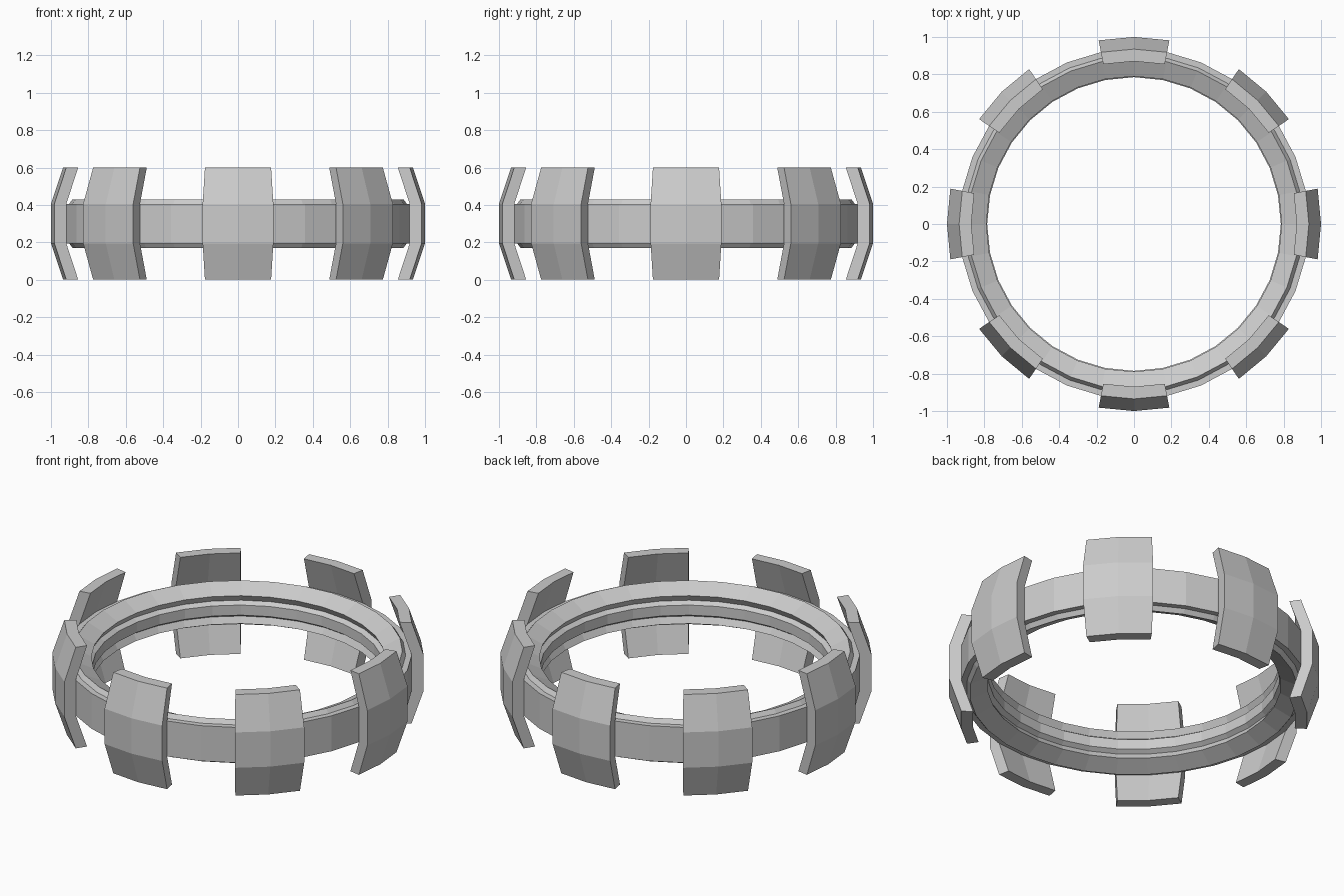
import bpy, bmesh
from math import sin, cos, radians

if "Cube" in bpy.data.objects:
    bpy.data.objects.remove(bpy.data.objects["Cube"])

# sweep a closed (radius, height) profile through a list of angles
def sweep(name, profile, angles, closed):
    bm = bmesh.new()
    rows = [[bm.verts.new((r * cos(a), r * sin(a), z)) for r, z in profile]
            for a in angles]
    n = len(profile)
    pairs = list(zip(rows, rows[1:] + rows[:1])) if closed else list(zip(rows, rows[1:]))
    for a, b in pairs:
        for i in range(n):
            j = (i + 1) % n
            bm.faces.new((a[i], b[i], b[j], a[j]))
    if not closed:
        bm.faces.new(rows[0])
        bm.faces.new(rows[-1][::-1])
    bmesh.ops.recalc_face_normals(bm, faces=bm.faces)
    me = bpy.data.meshes.new(name)
    bm.to_mesh(me)
    bm.free()
    ob = bpy.data.objects.new(name, me)
    bpy.context.collection.objects.link(ob)
    return ob

# complete a half profile by mirroring it about mid height z = 0.3
def mirrored(half):
    return half + [(r, 0.6 - z) for r, z in reversed(half)]

# ring: outer band, stepped rim, dished top, inner lip, groove and middle bead
ring_half = [(0.935, 0.405), (0.903, 0.405), (0.885, 0.43), (0.79, 0.383),
             (0.81, 0.347), (0.785, 0.33)]
sweep("ring_band", mirrored(ring_half), [radians(11.25 * i) for i in range(32)], True)

# eight bent plates around the ring
outer = [(1.0, 0.405), (0.935, 0.6)]
inner = [(0.87, 0.6), (0.935, 0.405)]
plate = mirrored(outer + inner)
for k in range(8):
    mid = 45 * k
    sweep(f"tread_plate_{k + 1}", plate,
          [radians(mid + d) for d in (-10.9, 0, 10.9)], False)
